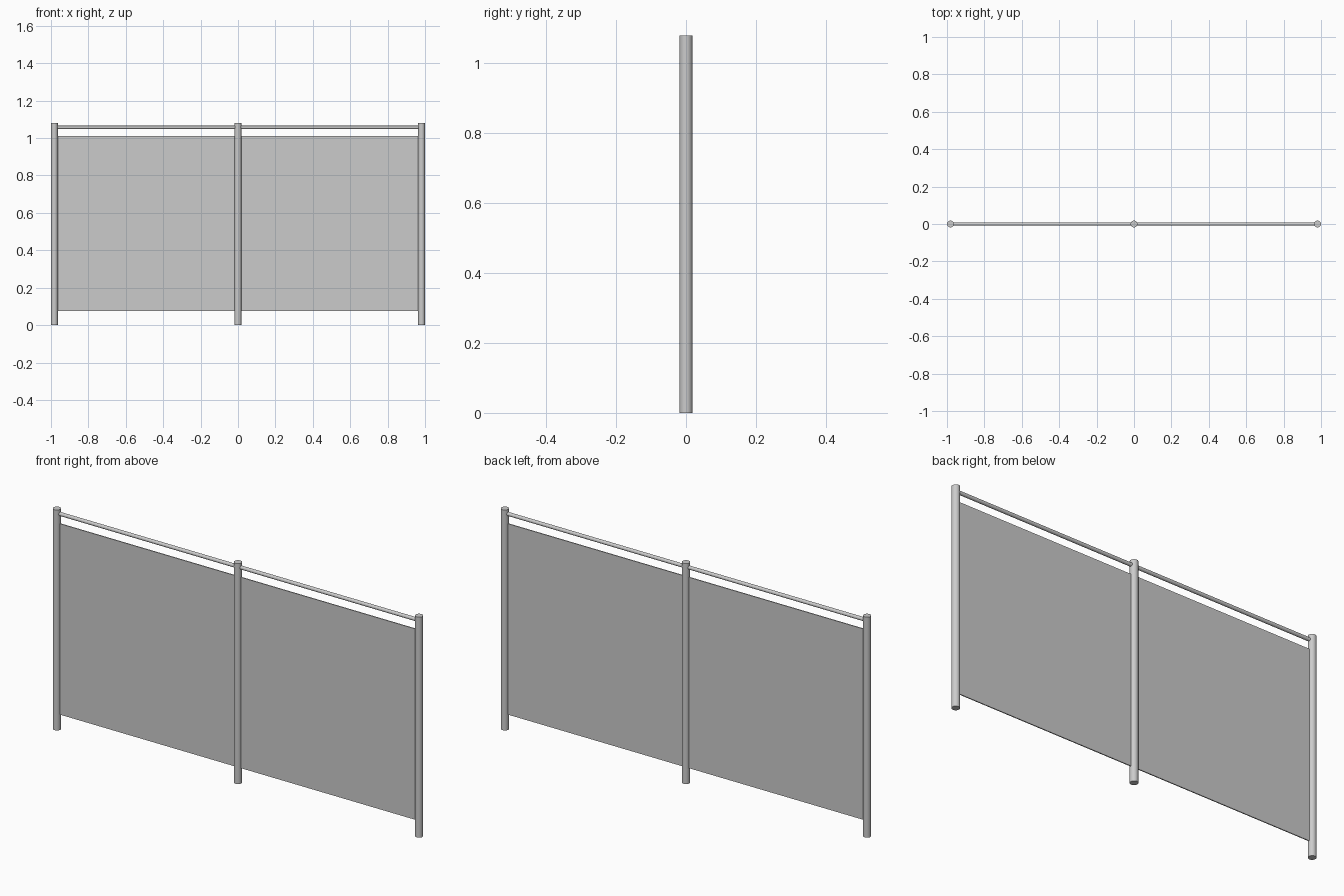
import bpy
from math import pi

if "Cube" in bpy.data.objects:
    bpy.data.objects.remove(bpy.data.objects["Cube"])

POST_R, POST_H = 0.0185, 1.08
POST_X = 1 - POST_R
RAIL_R, RAIL_Z = 0.009, 1.057
PANEL_BOTTOM, PANEL_TOP, PANEL_T = 0.075, 1.01, 0.005


def tube(name, radius, length, location, rotation=(0, 0, 0)):
    bpy.ops.mesh.primitive_cylinder_add(vertices=16, radius=radius, depth=length,
                                        location=location, rotation=rotation)
    bpy.context.object.name = name
    bpy.ops.object.shade_smooth_by_angle()


# Upright posts
for label, x in (("left", -POST_X), ("middle", 0), ("right", POST_X)):
    tube(label + "_post", POST_R, POST_H, (x, 0, POST_H / 2))

# Each bay: a handrail and an infill panel running between neighbouring posts
span = POST_X - 2 * POST_R
for label, x in (("left", -POST_X / 2), ("right", POST_X / 2)):
    tube(label + "_handrail", RAIL_R, span + 0.006, (x, 0, RAIL_Z), (0, pi / 2, 0))

    bpy.ops.mesh.primitive_cube_add(size=1, location=(x, 0, (PANEL_BOTTOM + PANEL_TOP) / 2))
    panel = bpy.context.object
    panel.name = label + "_panel"
    panel.scale = (span + 0.003, PANEL_T, PANEL_TOP - PANEL_BOTTOM)
